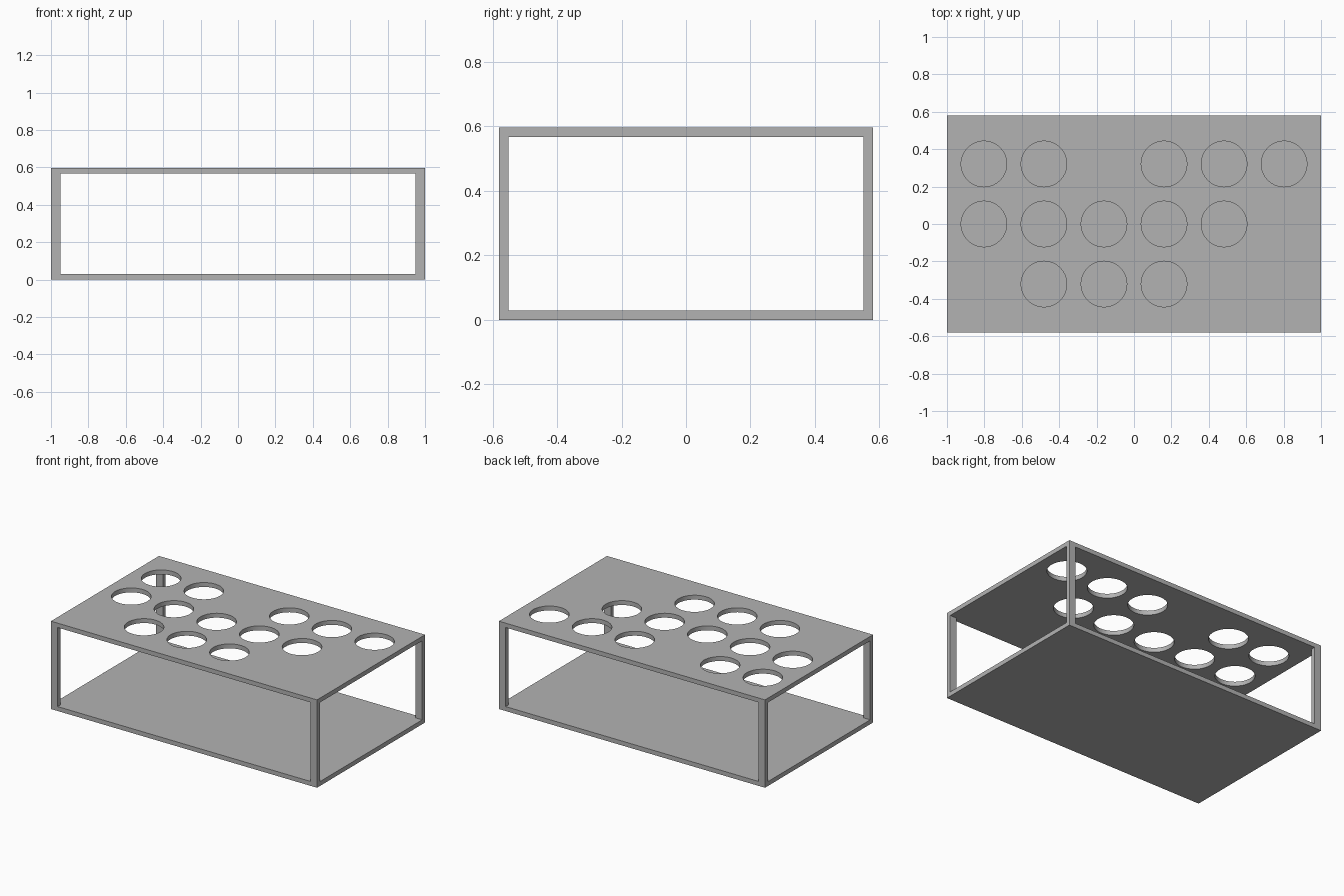
import bpy

cube = bpy.data.objects.get("Cube")
if cube:
    bpy.data.objects.remove(cube, do_unlink=True)

WIDTH, DEPTH, HEIGHT = 2.0, 1.16, 0.597
PLATE = 0.03      # thickness of base and top
POST_X, POST_Y = 0.05, 0.03
PITCH, RADIUS = 0.321, 0.122

grey = bpy.data.materials.new("plain grey")
grey.use_nodes = True
colour = (0.45, 0.45, 0.45, 1)
grey.diffuse_color = colour
grey.node_tree.nodes["Principled BSDF"].inputs["Base Color"].default_value = colour


def box(name, size):
    bpy.ops.mesh.primitive_cube_add(size=1, location=(0, 0, HEIGHT / 2))
    ob = bpy.context.object
    ob.name = name
    ob.scale = size
    bpy.ops.object.transform_apply(location=True, rotation=False, scale=True)
    return ob


# Rack body: a solid block opened through its front and sides
rack = box("bottle_rack", (WIDTH, DEPTH, HEIGHT))
rack.data.materials.append(grey)
opening = HEIGHT - 2 * PLATE
cutters = [
    box("front_opening_cutter", (WIDTH - 2 * POST_X, DEPTH * 2, opening)),
    box("side_opening_cutter", (WIDTH * 2, DEPTH - 2 * POST_Y, opening)),
]

# Round holes in the top, by row (front to back) and column (right to left)
rows = {-1: (1, 2, 3), 0: (0, 1, 2, 3, 4), 1: (0, 1, 3, 4, 5)}
for row, columns in rows.items():
    for column in columns:
        bpy.ops.mesh.primitive_cylinder_add(
            vertices=64, radius=RADIUS, depth=PLATE * 4,
            location=((column - 2.5) * PITCH, row * PITCH, HEIGHT))
        cutter = bpy.context.object
        cutter.name = "hole_cutter"
        cutters.append(cutter)

for cutter in cutters:
    cutter.hide_render = True
    cut = rack.modifiers.new(cutter.name, "BOOLEAN")
    cut.operation = "DIFFERENCE"
    cut.solver = "EXACT"
    cut.object = cutter

# Bake the cuts and drop the cutters
depsgraph = bpy.context.evaluated_depsgraph_get()
baked = bpy.data.meshes.new_from_object(rack.evaluated_get(depsgraph))
rack.modifiers.clear()
rack.data = baked
baked.name = "bottle_rack"
baked.materials.clear()
baked.materials.append(grey)
for polygon in baked.polygons:
    polygon.material_index = 0
for cutter in cutters:
    bpy.data.objects.remove(cutter, do_unlink=True)

# Smooth hole walls, crisp edges
bpy.ops.object.select_all(action="DESELECT")
rack.select_set(True)
bpy.context.view_layer.objects.active = rack
bpy.ops.object.shade_smooth_by_angle()
